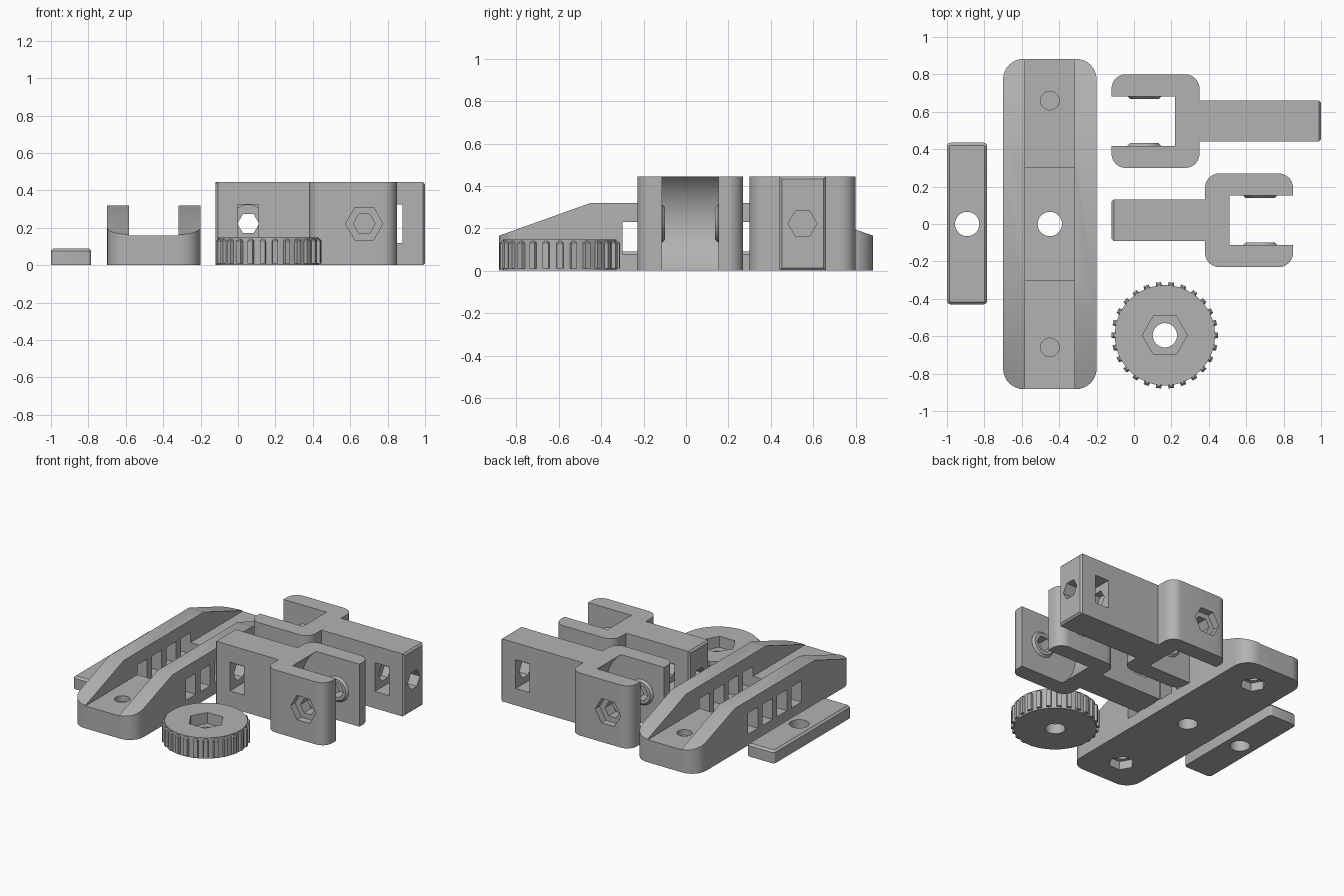
import bpy, bmesh
from math import pi, cos, sin, radians
from mathutils import Matrix

default = bpy.data.objects.get("Cube")
if default:
    bpy.data.objects.remove(default, do_unlink=True)

GREY = (0.45, 0.45, 0.45, 1)
mat = bpy.data.materials.new("light_grey_plastic")
mat.use_nodes = True
mat.diffuse_color = GREY
mat.node_tree.nodes["Principled BSDF"].inputs["Base Color"].default_value = GREY


# Outlines
def rect(u0, u1, v0, v1):
    return [(u0, v0), (u1, v0), (u1, v1), (u0, v1)]


def ngon(u, v, r, n):
    return [(u + r * cos(2 * pi * i / n), v + r * sin(2 * pi * i / n)) for i in range(n)]


def rounded(u0, u1, v0, v1, r, n=8):
    pts = []
    for k, (cu, cv) in enumerate([(u1 - r, v1 - r), (u0 + r, v1 - r), (u0 + r, v0 + r), (u1 - r, v0 + r)]):
        for i in range(n + 1):
            a = pi / 2 * (k + i / n)
            pts.append((cu + r * cos(a), cv + r * sin(a)))
    return pts


# Extrude an outline along an axis, optionally chamfering edges picked by a vertex test
def prism(name, pts, lo, hi, axis="z", chamfer=0, test=None):
    place = {"x": lambda u, v, w: (w, u, v),
             "y": lambda u, v, w: (u, w, v),
             "z": lambda u, v, w: (u, v, w)}[axis]
    bm = bmesh.new()
    low = [bm.verts.new(place(u, v, lo)) for u, v in pts]
    high = [bm.verts.new(place(u, v, hi)) for u, v in pts]
    bm.faces.new(low)
    bm.faces.new(high)
    for i in range(len(pts)):
        j = (i + 1) % len(pts)
        bm.faces.new((low[i], low[j], high[j], high[i]))
    bmesh.ops.recalc_face_normals(bm, faces=bm.faces)
    if chamfer:
        edges = [e for e in bm.edges if all(test(v.co) for v in e.verts)]
        bmesh.ops.bevel(bm, geom=edges, offset=chamfer, segments=1, affect="EDGES")
    mesh = bpy.data.meshes.new(name)
    bm.to_mesh(mesh)
    bm.free()
    obj = bpy.data.objects.new(name, mesh)
    bpy.context.scene.collection.objects.link(obj)
    mesh.materials.append(mat)
    return obj


# Apply a boolean with each tool in turn and remove the tools
def combine(obj, tools, operation="DIFFERENCE"):
    for tool in tools:
        mod = obj.modifiers.new("shape", "BOOLEAN")
        mod.object, mod.operation, mod.solver = tool, operation, "EXACT"
        dg = bpy.context.evaluated_depsgraph_get()
        dg.update()
        mesh = bpy.data.meshes.new_from_object(obj.evaluated_get(dg))
        obj.modifiers.clear()
        obj.data = mesh
        bpy.data.objects.remove(tool, do_unlink=True)


def finish(obj):
    bpy.ops.object.select_all(action="DESELECT")
    obj.select_set(True)
    bpy.context.view_layer.objects.active = obj
    bpy.ops.object.shade_smooth_by_angle(angle=radians(25))


# Small clamping plate
plate = prism("clamp_plate", rounded(-1, -0.785, -0.43, 0.435, 0.02, 3), 0, 0.09,
              chamfer=0.014, test=lambda c: c.z > 0.08)
combine(plate, [prism("bore", ngon(-0.892, 0, 0.065, 32), -0.1, 0.2)])
finish(plate)

# Channel base: rounded block trimmed by the side profile
MID = -0.45
base = prism("channel_base", rounded(-0.7, -0.2, -0.883, 0.883, 0.11), -0.1, 0.5)
side = [(-0.95, 0), (0.95, 0), (0.95, 0.141), (0.45, 0.32), (-0.45, 0.32), (-0.95, 0.141)]
combine(base, [prism("profile", side, -0.9, 0, "x")], "INTERSECT")
tools = [prism("channel", rect(-0.583, -0.317, -1, 1), 0.16, 0.6),
         prism("pocket", rect(-0.583, -0.317, -0.3, 0.3), 0.08, 0.4),
         prism("centre_bore", ngon(MID, 0, 0.065, 32), -0.1, 0.2)]
# barred windows through both walls
width, pitch = 0.11, 0.1633
for i in range(4):
    y = -0.3 + i * pitch
    tools.append(prism("window", rect(y, y + width, 0.08, 0.23), -0.8, -0.1, "x"))
# screw seats at both ends, closed by a thin web
for y in (-0.66, 0.66):
    tools += [prism("nut_seat", ngon(MID, y, 0.085, 6), -0.1, 0.06),
              prism("lower_bore", ngon(MID, y, 0.05, 24), -0.1, 0.11),
              prism("upper_bore", ngon(MID, y, 0.05, 24), 0.12, 0.3)]
combine(base, tools)
finish(base)


# Hinge arm: fork end at the local origin, tongue running towards -x
def hinge_arm(name, length, x, y, turn):
    h, pu, pz = 0.445, -0.175, 0.2225
    outline = rounded(-0.47, 0, -0.25, 0.25, 0.075)
    half = len(outline) // 2
    tongue = [(-0.47, 0.11), (-length, 0.11), (-length, -0.11), (-0.47, -0.11)]
    arm = prism(name, outline[:half] + tongue + outline[half:], 0, h,
                chamfer=0.012, test=lambda c: c.x < 0.001 - length)
    # slot with a concave back
    combine(arm, [prism("slot", rect(-0.34, 0.2, -0.133, 0.133), -0.1, 0.6),
                  prism("sweep", ngon(pu, pz, 0.277, 64), -0.133, 0.133, "y")])
    # tapered bosses inside the fork
    bosses = [prism("boss", ngon(pu, pz, 0.09, 32), s * 0.15, s * 0.118, "y", 0.014,
                    lambda c: abs(c.y) < 0.12) for s in (-1, 1)]
    combine(arm, bosses, "UNION")
    end = -length
    combine(arm, [prism("pivot_bore", ngon(pu, pz, 0.058, 6), -0.4, 0.4, "y"),
                  prism("nut_seat", ngon(pu, pz, 0.1, 6), -0.4, -0.2, "y"),
                  prism("head_seat", ngon(pu, pz, 0.1, 32), 0.2, 0.4, "y"),
                  prism("nut_slot", rect(end + 0.12, end + 0.23, 0.12, 0.325), -0.3, 0.3, "y"),
                  prism("end_bore", ngon(0, pz, 0.068, 6), end - 0.1, end + 0.28, "x")])
    arm.data.transform(Matrix.Translation((x, y, 0)) @ Matrix.Rotation(turn, 4, "Z"))
    finish(arm)


hinge_arm("long_hinge_arm", 1.12, -0.12, 0.55, pi)
hinge_arm("short_hinge_arm", 0.97, 0.85, 0.02, 0)

# Thumb knob with ribs around the rim
KX, KY, TEETH = 0.165, -0.595, 26
knob = prism("thumb_knob", ngon(KX, KY, 0.268, 78), 0, 0.148)
rim = []
for i in range(TEETH):
    for step, r in ((-0.3, 0.255), (-0.2, 0.285), (0.2, 0.285), (0.3, 0.255)):
        a = 2 * pi * (i + step) / TEETH
        rim.append((KX + r * cos(a), KY + r * sin(a)))
combine(knob, [prism("ribs", rim, 0.01, 0.14, chamfer=0.01, test=lambda c: c.z > 0.13)], "UNION")
combine(knob, [prism("hex_seat", ngon(KX, KY, 0.12, 6), 0.07, 0.3),
               prism("bore", ngon(KX, KY, 0.065, 32), -0.1, 0.3)])
finish(knob)
